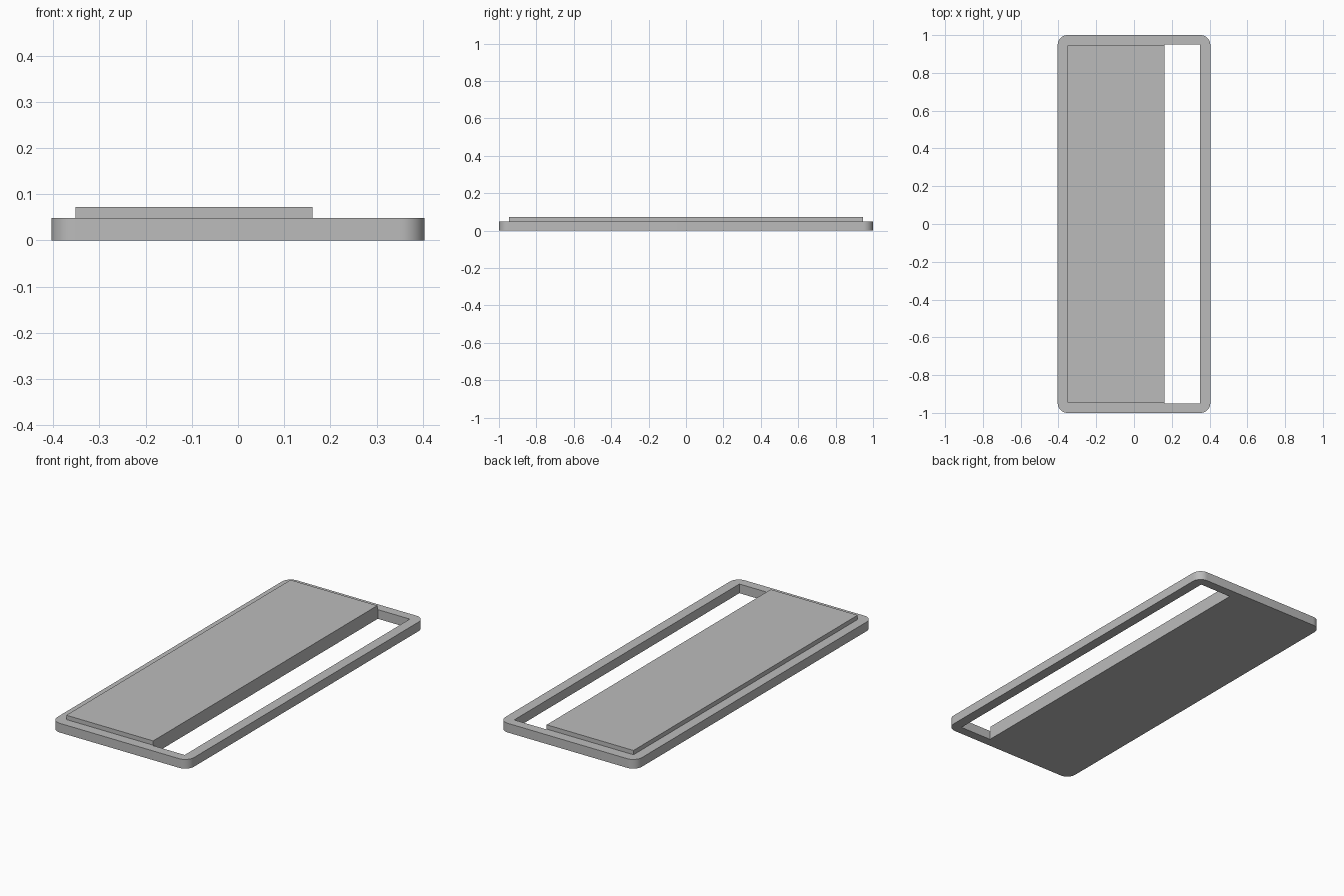
import bpy, bmesh, math

cube = bpy.data.objects.get("Cube")
if cube:
    bpy.data.objects.remove(cube, do_unlink=True)

HALF_W, HALF_L, RADIUS = 0.404, 1.0, 0.052
FRAME_TOP, PANEL_TOP = 0.049, 0.072
PANEL_LEFT, PANEL_RIGHT, PANEL_HALF_L = -0.352, 0.161, 0.946
SLOT_RIGHT, SLOT_HALF_L = 0.35, 0.95

grey = bpy.data.materials.new("plain_grey")
grey.use_nodes = True
colour = (0.5, 0.5, 0.5, 1)
grey.diffuse_color = colour
grey.node_tree.nodes["Principled BSDF"].inputs["Base Color"].default_value = colour


def rectangle(x0, x1, half_y):
    return [(x0, -half_y), (x1, -half_y), (x1, half_y), (x0, half_y)]


def rounded_rectangle(half_x, half_y, r, steps=10):
    points = []
    for i, (sx, sy) in enumerate([(1, 1), (-1, 1), (-1, -1), (1, -1)]):
        for k in range(steps + 1):
            a = (i + k / steps) * math.pi / 2
            points.append((sx * (half_x - r) + r * math.cos(a),
                           sy * (half_y - r) + r * math.sin(a)))
    return points


def extruded(name, loops, z0, z1):
    """Fill the outline (later loops are holes) and extrude it upward."""
    bm = bmesh.new()
    edges = []
    for loop in loops:
        verts = [bm.verts.new((x, y, z0)) for x, y in loop]
        edges += [bm.edges.new((v, verts[i - 1])) for i, v in enumerate(verts)]
    bmesh.ops.triangle_fill(bm, edges=edges, use_beauty=True, normal=(0, 0, 1))
    result = bmesh.ops.extrude_face_region(bm, geom=bm.faces[:], use_keep_orig=True)
    top = [g for g in result["geom"] if isinstance(g, bmesh.types.BMVert)]
    bmesh.ops.translate(bm, verts=top, vec=(0, 0, z1 - z0))
    bmesh.ops.recalc_face_normals(bm, faces=bm.faces[:])
    bmesh.ops.dissolve_limit(bm, angle_limit=0.01, verts=bm.verts[:], edges=bm.edges[:])
    mesh = bpy.data.meshes.new(name)
    bm.to_mesh(mesh)
    bm.free()
    mesh.materials.append(grey)
    obj = bpy.data.objects.new(name, mesh)
    bpy.context.collection.objects.link(obj)
    return obj


# Rounded base with the long open slot
frame = extruded("base_frame", [rounded_rectangle(HALF_W, HALF_L, RADIUS),
                                rectangle(PANEL_RIGHT, SLOT_RIGHT, SLOT_HALF_L)],
                 0, FRAME_TOP)

# Raised panel beside the slot
extruded("raised_panel", [rectangle(PANEL_LEFT, PANEL_RIGHT, PANEL_HALF_L)],
         FRAME_TOP, PANEL_TOP)

# Smooth the rounded corners, keep the rims sharp
bpy.ops.object.select_all(action='DESELECT')
frame.select_set(True)
bpy.context.view_layer.objects.active = frame
bpy.ops.object.shade_smooth_by_angle(angle=math.radians(30))
